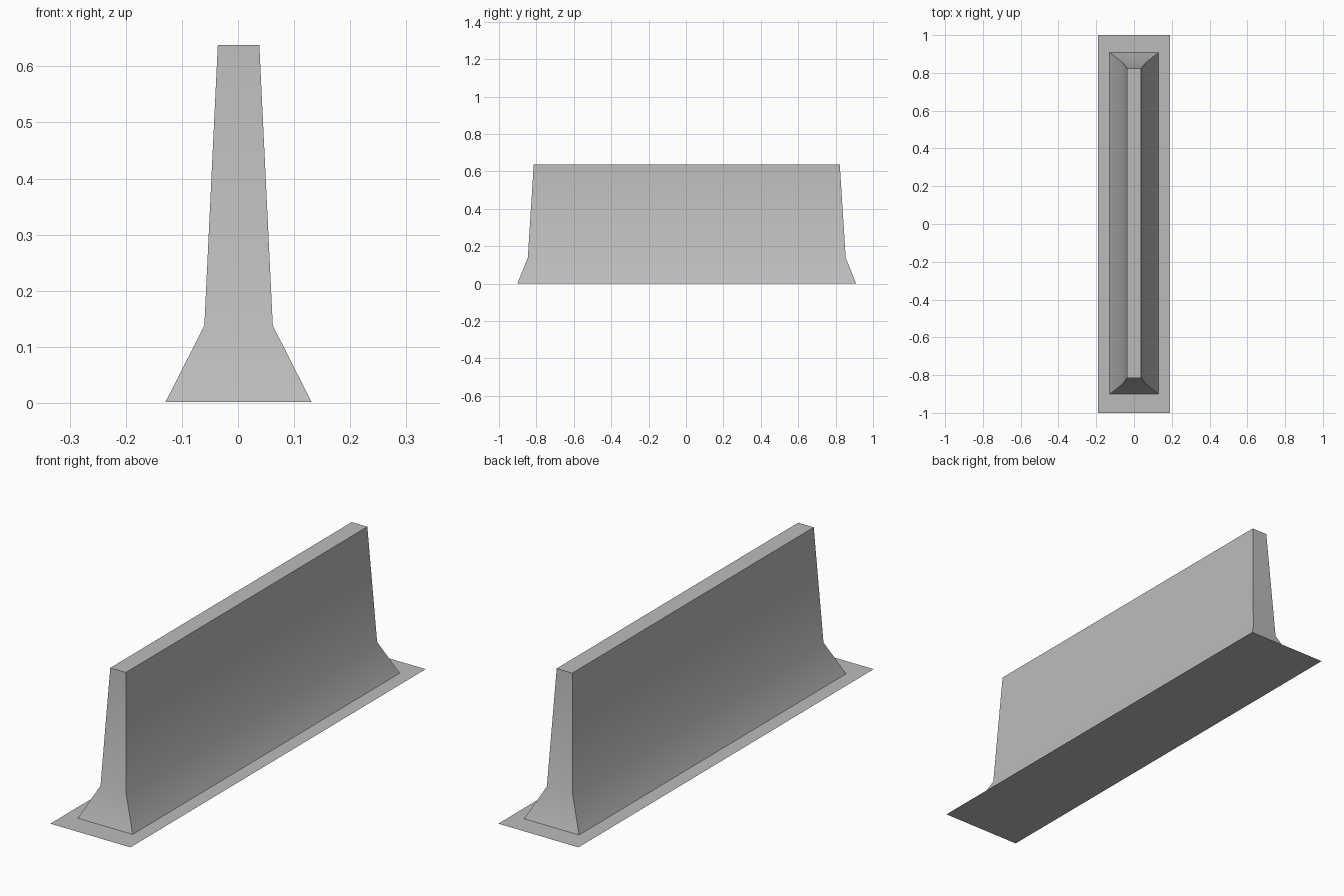
import bpy
import bmesh
import math

cube = bpy.data.objects.get("Cube")
if cube:
    bpy.data.objects.remove(cube, do_unlink=True)

# Concrete colour
concrete = bpy.data.materials.new("concrete_grey")
concrete.use_nodes = True
colour = (0.5, 0.5, 0.5, 1)
concrete.diffuse_color = colour
concrete.node_tree.nodes["Principled BSDF"].inputs["Base Color"].default_value = colour


def lofted_block(name, rings, centre=(0, 0), capped=True):
    """Stack rectangles given as (half width, half length, height)."""
    bm = bmesh.new()
    corners = [(-1, -1), (1, -1), (1, 1), (-1, 1)]
    loops = [[bm.verts.new((centre[0] + sx * w, centre[1] + sy * l, z))
              for sx, sy in corners] for w, l, z in rings]
    for low, high in zip(loops, loops[1:]):
        for i in range(4):
            j = (i + 1) % 4
            bm.faces.new((low[i], low[j], high[j], high[i]))
    bm.faces.new(loops[-1])
    if capped:
        bm.faces.new(loops[0][::-1])
    mesh = bpy.data.meshes.new(name)
    bm.to_mesh(mesh)
    bm.free()
    mesh.materials.append(concrete)
    obj = bpy.data.objects.new(name, mesh)
    bpy.context.collection.objects.link(obj)
    return obj


# Thin ground sheet
lofted_block("ground_sheet", [(0.19, 1.0, 0)], capped=False)

# Barrier wall with flared foot, slightly off centre on the sheet
wall = lofted_block("barrier_wall",
                    [(0.13, 0.905, 0.002), (0.061, 0.85, 0.138), (0.037, 0.818, 0.638)],
                    centre=(0.001, 0.004))
bpy.ops.object.select_all(action='DESELECT')
wall.select_set(True)
bpy.context.view_layer.objects.active = wall
bpy.ops.object.shade_smooth_by_angle(angle=math.radians(30))
